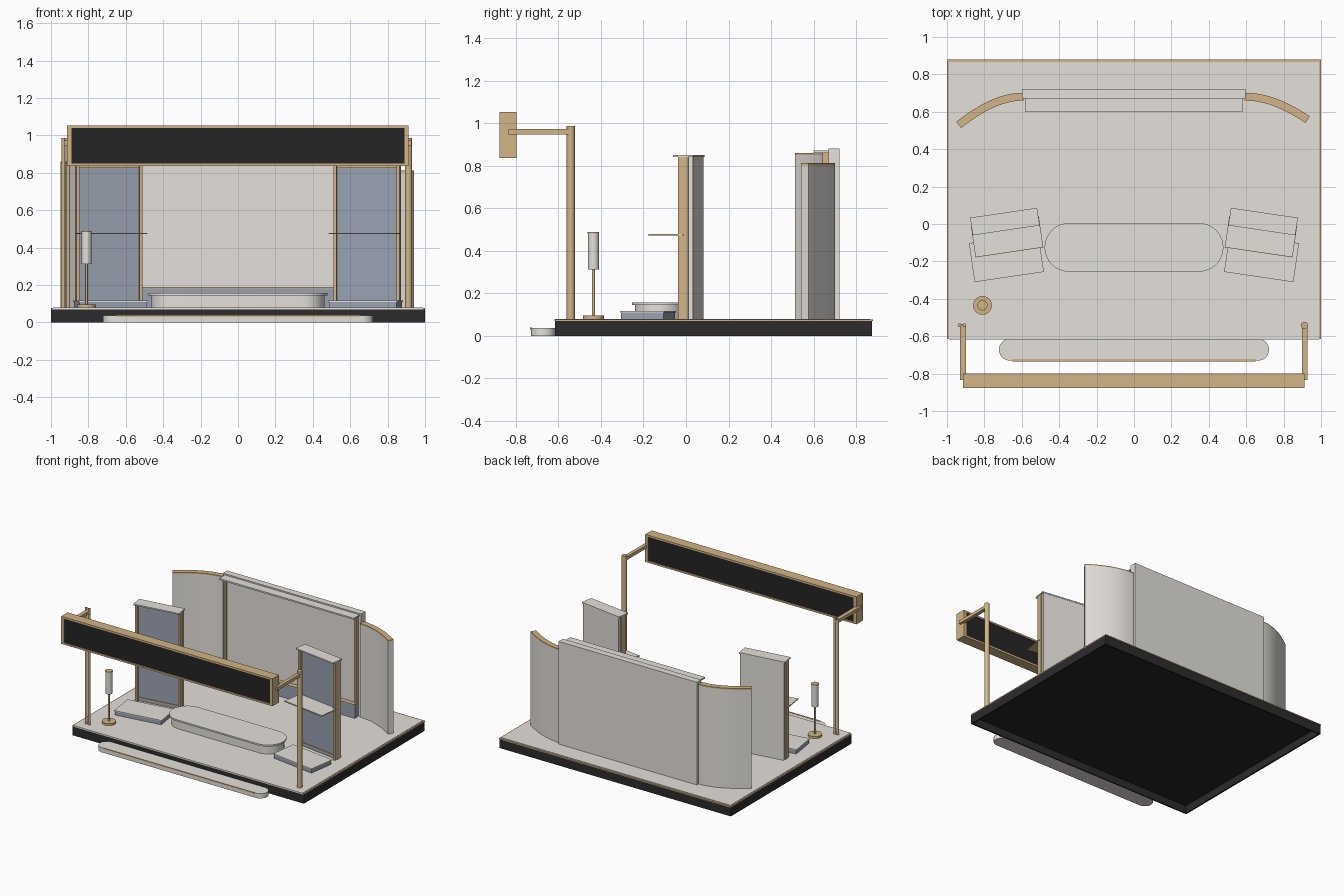
import bpy, bmesh, math
from mathutils import Matrix, Vector

cube = bpy.data.objects.get("Cube")
if cube:
    bpy.data.objects.remove(cube)


def material(name, rgb):
    m = bpy.data.materials.new(name)
    m.use_nodes = True
    m.diffuse_color = (*rgb, 1)
    m.node_tree.nodes["Principled BSDF"].inputs["Base Color"].default_value = (*rgb, 1)
    return m


STONE = material("warm stone", (0.78, 0.75, 0.71))
GOLD = material("brushed gold", (0.64, 0.46, 0.24))
BLUE = material("blue grey", (0.32, 0.36, 0.44))
DARK = material("charcoal", (0.025, 0.025, 0.027))
BLACK = material("black", (0.018, 0.018, 0.018))


def finish(name, bm, mat, matrix=None, smooth=False):
    if matrix:
        bm.transform(matrix)
    bmesh.ops.recalc_face_normals(bm, faces=bm.faces)
    me = bpy.data.meshes.new(name)
    bm.to_mesh(me)
    bm.free()
    me.materials.append(mat)
    ob = bpy.data.objects.new(name, me)
    bpy.context.collection.objects.link(ob)
    if smooth:
        bpy.ops.object.select_all(action='DESELECT')
        ob.select_set(True)
        bpy.context.view_layer.objects.active = ob
        bpy.ops.object.shade_smooth_by_angle(angle=math.radians(35))


def box(name, xs, ys, zs, mat, matrix=None):
    bm = bmesh.new()
    bmesh.ops.create_cube(bm, size=1)
    for v in bm.verts:
        v.co = [(r[0] + r[1]) / 2 + c * (r[1] - r[0]) for r, c in zip((xs, ys, zs), v.co)]
    finish(name, bm, mat, matrix)


def cylinder(name, x, y, r, zs, mat):
    bm = bmesh.new()
    bmesh.ops.create_cone(bm, cap_ends=True, segments=32, radius1=r, radius2=r, depth=zs[1] - zs[0])
    finish(name, bm, mat, Matrix.Translation((x, y, sum(zs) / 2)), True)


def prism(name, outline, zs, mat):
    """Extrude a flat outline between two heights."""
    bm = bmesh.new()
    face = bm.faces.new([bm.verts.new((x, y, zs[0])) for x, y in outline])
    # Keep the bottom cap: extrude a copy of the outline upward
    top = bmesh.ops.extrude_face_region(bm, geom=[face], use_keep_orig=True)["geom"]
    for v in top:
        if isinstance(v, bmesh.types.BMVert):
            v.co.z = zs[1]
    finish(name, bm, mat, None, True)


def stadium(half, cy, r, n=20):
    pts = []
    for side, start in ((1, -math.pi / 2), (-1, math.pi / 2)):
        for i in range(n + 1):
            a = start + math.pi * i / n
            pts.append((side * (half - r) + r * math.cos(a), cy + r * math.sin(a)))
    return pts


def curved_strip(p0, p1, p2, width, n=16):
    """Outline of a band following a quadratic curve."""
    p0, p1, p2 = map(Vector, (p0, p1, p2))
    left, right = [], []
    for i in range(n + 1):
        t = i / n
        p = p0 * (1 - t) ** 2 + p1 * 2 * t * (1 - t) + p2 * t * t
        d = ((p1 - p0) * (1 - t) + (p2 - p1) * t).normalized() * width / 2
        left.append((p.x - d.y, p.y + d.x))
        right.append((p.x + d.y, p.y - d.x))
    return left + right[::-1]


# Platform: hollow skirt under a dark deck, gold edge and stone floor
FRONT, BACK = -0.615, 0.875
for xs in ((-1, -0.988), (0.988, 1)):
    box("platform_side_skirt", xs, (FRONT, BACK), (0, 0.07), DARK)
for ys in ((FRONT, FRONT + 0.012), (BACK - 0.012, BACK)):
    box("platform_end_skirt", (-0.988, 0.988), ys, (0, 0.07), DARK)
box("platform_deck", (-0.988, 0.988), (FRONT + 0.012, BACK - 0.012), (0.058, 0.07), BLACK)
box("platform_gold_edge", (-1, 1), (FRONT, 0.88), (0.07, 0.077), GOLD)
box("platform_floor", (-0.989, 0.989), (-0.618, 0.865), (0.07, 0.08), STONE)

# Front step
prism("front_step", stadium(0.722, -0.672, 0.058), (0, 0.037), STONE)
box("front_step_trim", (-0.65, 0.65), (-0.734, -0.723), (0.03, 0.039), GOLD)

# Central oval bench
prism("bench_body", stadium(0.462, -0.125, 0.115), (0.08, 0.147), STONE)
prism("bench_top", stadium(0.478, -0.125, 0.13), (0.145, 0.157), STONE)

# Back wall
box("back_wall", (-0.6, 0.595), (0.67, 0.722), (0.08, 0.882), STONE)
box("back_wall_face", (-0.56, 0.56), (0.654, 0.675), (0.08, 0.862), STONE)
box("back_wall_canopy", (-0.583, 0.58), (0.6, 0.672), (0.86, 0.872), STONE)
for s in (-1, 1):
    box("back_wall_post", sorted((s * 0.554, s * 0.57)), (0.643, 0.67), (0.08, 0.86), GOLD)
box("back_wall_plinth", (-0.575, 0.575), (0.62, 0.655), (0.08, 0.18), BLUE)
box("back_wall_plinth_trim", (-0.575, 0.575), (0.617, 0.655), (0.18, 0.188), GOLD)

# Curved wings
for side, tip, height in ((-1, (-0.937, 0.53), 0.86), (1, (0.928, 0.558), 0.812)):
    outline = curved_strip((side * 0.59, 0.68), (side * 0.74, 0.685), tip, 0.042)
    prism("curved_wing", outline, (0.08, height - 0.01), STONE)
    prism("curved_wing_cap", outline, (height - 0.01, height), GOLD)

# Angled display units, built facing -y with the back at y = 0
for s in (-1, 1):
    place = Matrix.Translation((s * 0.697, 0.058, 0)) @ Matrix.Rotation(math.radians(-8.4 * s), 4, 'Z')

    def part(name, half, ys, zs, mat, shift=0.0):
        box("display_" + name, (shift - half, shift + half), ys, zs, mat, place)

    part("back", 0.173, (-0.024, 0), (0.08, 0.84), STONE)
    part("panel", 0.165, (-0.05, -0.02), (0.08, 0.825), BLUE)
    part("header", 0.165, (-0.06, -0.02), (0.825, 0.84), GOLD)
    part("canopy", 0.181, (-0.093, 0.002), (0.84, 0.85), STONE)
    part("shelf", 0.183, (-0.212, -0.045), (0.472, 0.476), GOLD)
    part("shelf_top", 0.181, (-0.208, -0.045), (0.476, 0.478), STONE)
    part("base", 0.183, (-0.338, -0.135), (0.08, 0.109), BLUE, s * 0.02)
    part("base_top", 0.187, (-0.342, -0.132), (0.109, 0.116), STONE, s * 0.02)
    part("foot_trim", 0.165, (-0.056, -0.045), (0.1, 0.11), GOLD)
    for e in (-1, 1):
        box("display_post", sorted((e * 0.162, e * 0.179)), (-0.07, -0.022), (0.08, 0.84), GOLD, place)

# Floor lamp
LAMP = (-0.81, -0.435)
cylinder("lamp_foot", *LAMP, 0.05, (0.08, 0.095), GOLD)
cylinder("lamp_rod", *LAMP, 0.007, (0.095, 0.32), GOLD)
cylinder("lamp_shade", *LAMP, 0.026, (0.312, 0.482), STONE)
cylinder("lamp_cap", *LAMP, 0.027, (0.482, 0.488), GOLD)

# Overhead fascia: gold frame bars with a dark panel on each face
FY = (-0.877, -0.798)
for zs in ((0.837, 0.85), (1.039, 1.052)):
    box("fascia_rail", (-0.913, 0.912), FY, zs, GOLD)
for xs in ((-0.913, -0.89), (0.889, 0.912)):
    box("fascia_end", xs, FY, (0.85, 1.039), GOLD)
box("fascia_panel", (-0.89, 0.889), (-0.87, -0.805), (0.85, 1.039), BLACK)

# Posts and arms holding the fascia
cylinder("right_post", 0.912, -0.542, 0.019, (0.08, 0.987), GOLD)
for x in (-0.933, -0.907):
    cylinder("left_post", x, -0.541, 0.0095, (0.08, 0.987), GOLD)
box("left_arm", (-0.931, -0.899), (-0.835, -0.535), (0.947, 0.972), GOLD)
box("right_arm", (0.899, 0.927), (-0.835, -0.54), (0.947, 0.972), GOLD)
